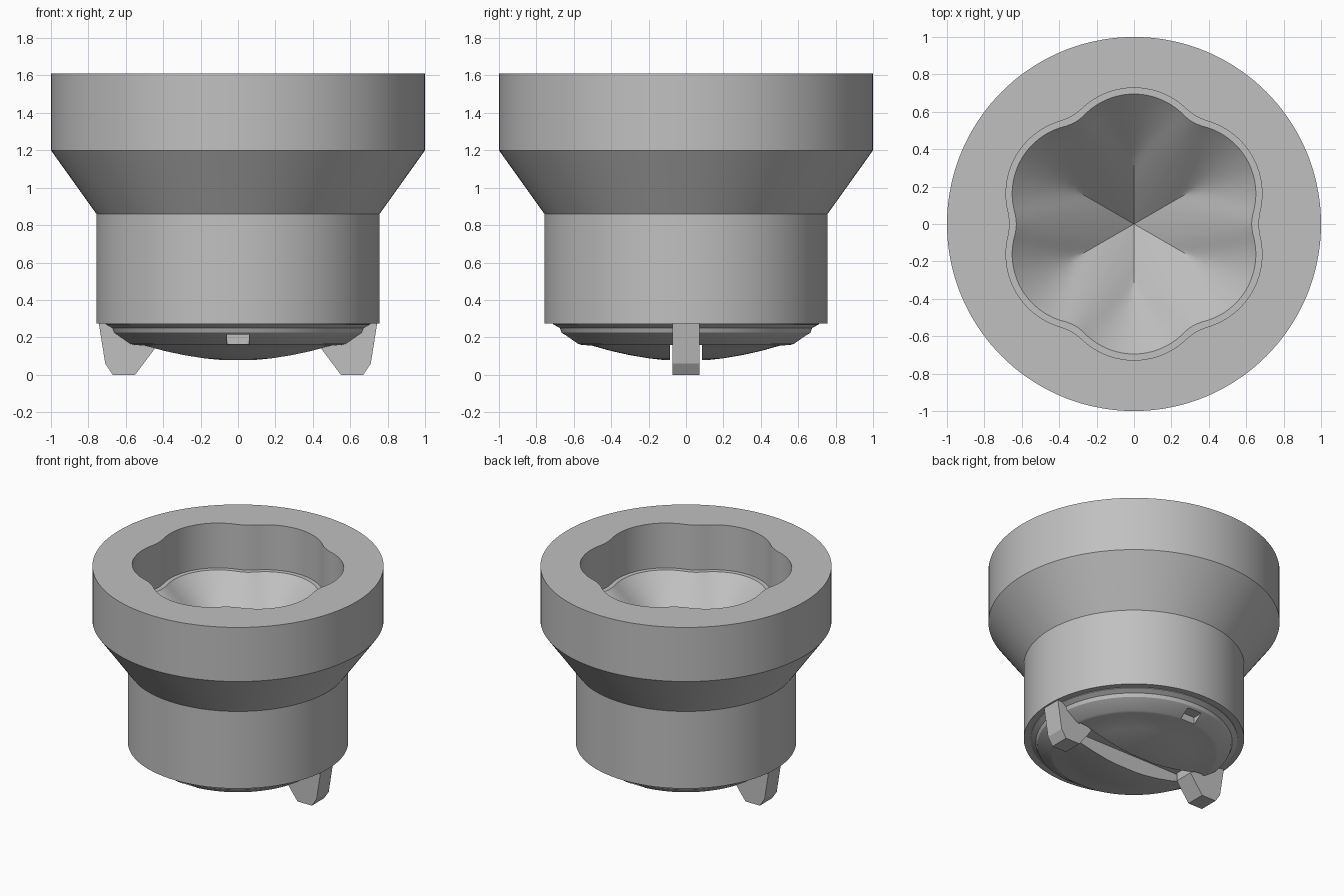
import bpy, bmesh
from math import sin, cos, pi, sqrt, radians, hypot

if "Cube" in bpy.data.objects:
    bpy.data.objects.remove(bpy.data.objects["Cube"])

SEG = 144
ANGLES = [2 * pi * i / SEG for i in range(SEG)]

grey = bpy.data.materials.new("plain grey")
grey.use_nodes = True
grey.diffuse_color = (0.53, 0.53, 0.53, 1)
grey.node_tree.nodes["Principled BSDF"].inputs["Base Color"].default_value = grey.diffuse_color


def finish(bm, name):
    bmesh.ops.recalc_face_normals(bm, faces=bm.faces)
    mesh = bpy.data.meshes.new(name)
    bm.to_mesh(mesh)
    bm.free()
    mesh.materials.append(grey)
    obj = bpy.data.objects.new(name, mesh)
    bpy.context.collection.objects.link(obj)
    return obj


def skin(name, rings, tip=None):
    """Join rings of points into a closed skin, ending in a face or a tip."""
    bm = bmesh.new()
    loops = [[bm.verts.new(p) for p in ring] for ring in rings]
    for a, b in zip(loops, loops[1:]):
        for i in range(SEG):
            j = (i + 1) % SEG
            bm.faces.new((a[i], a[j], b[j], b[i]))
    bm.faces.new(loops[0])
    last = loops[-1]
    if tip:
        point = bm.verts.new(tip)
        for i in range(SEG):
            bm.faces.new((last[i], last[(i + 1) % SEG], point))
    else:
        bm.faces.new(last)
    return finish(bm, name)


def circle(r, z):
    return [(r * cos(a), r * sin(a), z) for a in ANGLES]


def extrude_y(name, profile, half_width):
    """Prism from an xz profile, centred on y = 0."""
    bm = bmesh.new()
    face = bm.faces.new([bm.verts.new((x, -half_width, z)) for x, z in profile])
    ext = bmesh.ops.extrude_face_region(bm, geom=[face])
    moved = [v for v in ext["geom"] if isinstance(v, bmesh.types.BMVert)]
    bmesh.ops.translate(bm, verts=moved, vec=(0, 2 * half_width, 0))
    return finish(bm, name)


def smooth(obj):
    bpy.ops.object.select_all(action='DESELECT')
    obj.select_set(True)
    bpy.context.view_layer.objects.active = obj
    bpy.ops.object.shade_smooth_by_angle(angle=radians(22))


def cut(obj, x, y, z, size):
    """Subtract a box from an object."""
    bm = bmesh.new()
    bmesh.ops.create_cube(bm, size=1)
    bmesh.ops.scale(bm, verts=bm.verts, vec=size)
    bmesh.ops.translate(bm, verts=bm.verts, vec=(x, y, z))
    cutter = finish(bm, "cutter")
    cutter.hide_render = True
    mod = obj.modifiers.new("cut", 'BOOLEAN')
    mod.operation = 'DIFFERENCE'
    mod.solver = 'EXACT'
    mod.object = cutter
    bpy.context.view_layer.objects.active = obj
    bpy.ops.object.modifier_apply(modifier=mod.name)
    bpy.data.objects.remove(cutter)


# Six-lobed outline: circles set around the axis, with softened notches
LOBE_OFFSET = 0.325


def lobe_radius(phi, size):
    s = size ** 2 - (LOBE_OFFSET * sin(phi)) ** 2
    return LOBE_OFFSET * cos(phi) + sqrt(max(s, 0))


def flower(size, z):
    ring = []
    for a in ANGLES:
        phi = abs((a % (pi / 3)) - pi / 6)
        near, far = lobe_radius(phi, size), lobe_radius(pi / 3 - phi, size)
        soft = max(0.06 - abs(near - far), 0) / 0.06
        r = near + soft ** 2 * 0.015
        ring.append((r * cos(a), r * sin(a), z))
    return ring


# Cavity floor slopes at 45 degrees away from its lobed rim
LEDGE = 1.27
rim = flower(0.37, LEDGE)


def sunk(x, y):
    return (x, y, LEDGE - min(hypot(x - p[0], y - p[1]) for p in rim))


STEPS = 14
floor = [[sunk(x * k / STEPS, y * k / STEPS) for x, y, _ in rim]
         for k in range(STEPS - 1, 0, -1)]

# Flared body with the lobed cavity
body = skin("flared_body",
            [circle(0.757, 0.275), circle(0.757, 0.86), circle(1, 1.2), circle(1, 1.61),
             flower(0.403, 1.61), flower(0.403, LEDGE), rim] + floor,
            tip=sunk(0, 0))
smooth(body)

# Domed base plug with a cross slot and two edge notches
plug_profile = [(0.71, 0.285), (0.71, 0.27), (0.675, 0.25), (0.665, 0.225), (0.58, 0.165),
                (0.56, 0.16), (0.5, 0.155), (0.4, 0.127), (0.3, 0.105), (0.2, 0.088), (0.13, 0.08)]
plug = skin("domed_base", [circle(r, z) for r, z in plug_profile])
cut(plug, 0, 0, 0.1, (1.1, 0.17, 0.2))
for side in (-1, 1):
    cut(plug, 0, side * 0.64, 0.187, (0.12, 0.14, 0.055))
smooth(plug)

# Pair of locking feet
foot = [(0.745, 0.28), (0.71, 0.06), (0.67, 0), (0.55, 0), (0.445, 0.14), (0.445, 0.28)]
for name, side in (("left_foot", 1), ("right_foot", -1)):
    extrude_y(name, [(side * x, z) for x, z in foot], 0.073)
